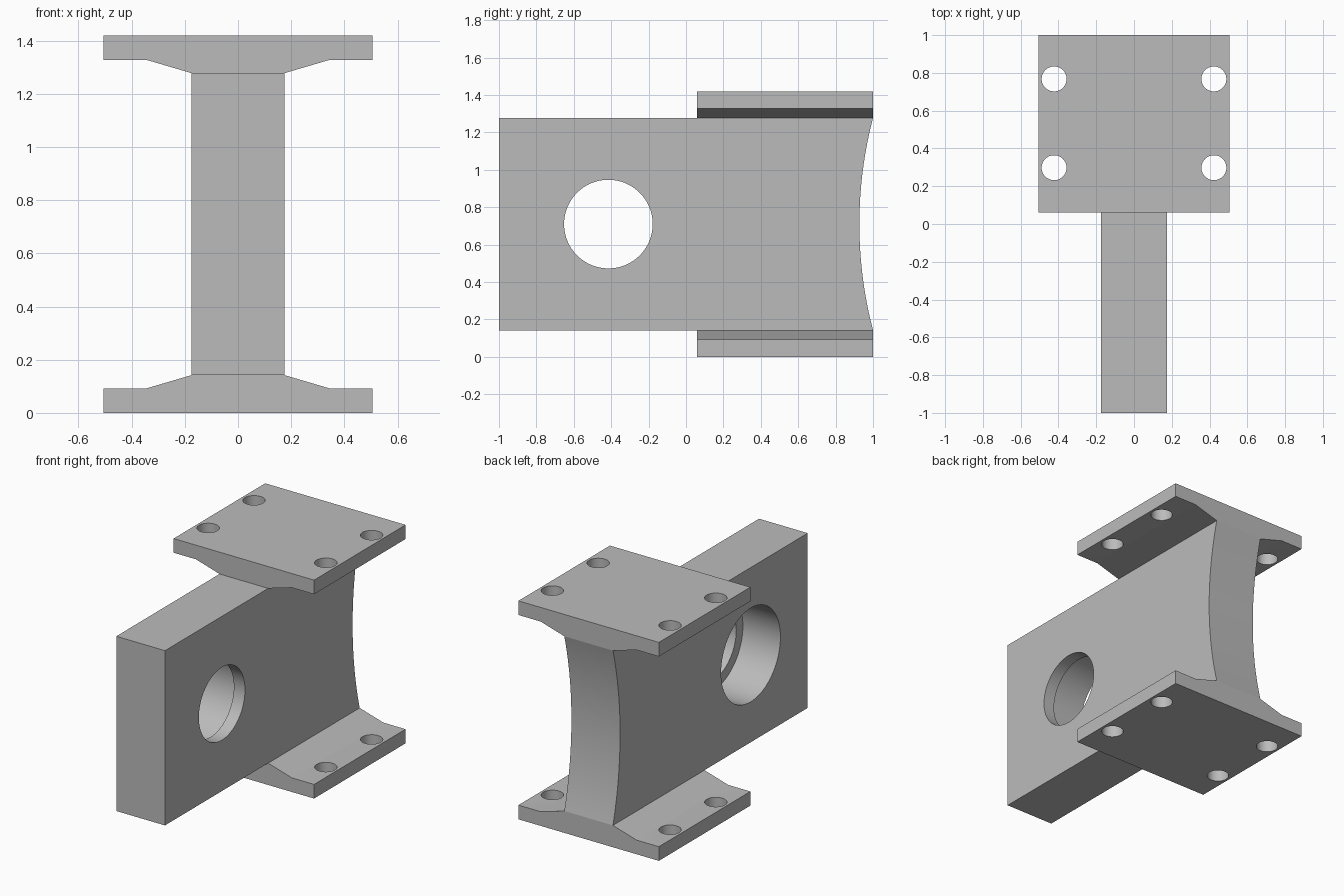
import bpy, bmesh, math
from mathutils import Matrix

cube = bpy.data.objects.get("Cube")
if cube:
    bpy.data.objects.remove(cube, do_unlink=True)

GREY = (0.5, 0.5, 0.5, 1)
metal = bpy.data.materials.new("grey metal")
metal.use_nodes = True
metal.diffuse_color = GREY
metal.node_tree.nodes["Principled BSDF"].inputs["Base Color"].default_value = GREY

HEIGHT = 1.42
MID = HEIGHT / 2
FLANGE = 0.142      # flange thickness at the web
HALF_WEB = 0.175


def add_object(name, bm):
    bmesh.ops.recalc_face_normals(bm, faces=bm.faces)
    mesh = bpy.data.meshes.new(name)
    bm.to_mesh(mesh)
    bm.free()
    mesh.materials.append(metal)
    obj = bpy.data.objects.new(name, mesh)
    bpy.context.collection.objects.link(obj)
    return obj


def extrude(name, points, offset):
    """Solid made by sweeping a closed outline along an offset."""
    bm = bmesh.new()
    face = bm.faces.new([bm.verts.new(p) for p in points])
    swept = bmesh.ops.extrude_face_region(bm, geom=[face])["geom"]
    bmesh.ops.translate(bm, vec=offset, verts=[v for v in swept if isinstance(v, bmesh.types.BMVert)])
    return add_object(name, bm)


def drill(obj, centre, radius, depth, axis="Z"):
    """Cut a round hole centred on a point."""
    bm = bmesh.new()
    turn = Matrix.Rotation(math.pi / 2, 4, "Y") if axis == "X" else Matrix()
    bmesh.ops.create_cone(bm, cap_ends=True, segments=64, radius1=radius, radius2=radius,
                          depth=depth, matrix=Matrix.Translation(centre) @ turn)
    cutter = add_object("hole_cutter", bm)
    cutter.hide_render = True
    mod = obj.modifiers.new("hole", "BOOLEAN")
    mod.operation, mod.solver, mod.object = "DIFFERENCE", "EXACT", cutter
    bpy.context.view_layer.objects.active = obj
    bpy.ops.object.modifier_apply(modifier=mod.name)
    bpy.data.objects.remove(cutter, do_unlink=True)


# Upright web with a shallow concave arc along its back edge
half, sag, steps = MID - FLANGE, 0.073, 32
arc_r = (half ** 2 + sag ** 2) / (2 * sag)
sweep = math.asin(half / arc_r)
outline = [(-HALF_WEB, -1, MID + half), (-HALF_WEB, -1, MID - half)]
for i in range(steps + 1):
    a = sweep * (2 * i / steps - 1)
    outline.append((-HALF_WEB, 1 - sag + arc_r * (1 - math.cos(a)), MID + arc_r * math.sin(a)))
web = extrude("web", outline, (2 * HALF_WEB, 0, 0))

# Through bore, with a wide counterbore leaving a thin lip on the +x side
LIP = 0.08
drill(web, (0, -0.415, MID), 0.237, 1, "X")
drill(web, (HALF_WEB - LIP - 0.5, -0.415, MID), 0.305, 1, "X")

# Tapered mounting flanges, mirrored top and bottom
side = [(0.505, 0), (0.505, 0.092), (0.345, 0.092), (HALF_WEB, FLANGE)]
profile = side + [(-x, z) for x, z in reversed(side)]
flanges = []
for name, base, direction in (("lower_flange", 0, 1), ("upper_flange", HEIGHT, -1)):
    flange = extrude(name, [(x, 0.06, base + direction * z) for x, z in profile], (0, 0.94, 0))
    for x in (-0.423, 0.423):
        for y in (0.298, 0.768):
            drill(flange, (x, y, base), 0.066, 0.5)
    flanges.append(flange)

# Smooth the curved walls, keep the edges crisp
bpy.ops.object.select_all(action="DESELECT")
for obj in [web] + flanges:
    obj.select_set(True)
bpy.context.view_layer.objects.active = web
bpy.ops.object.shade_smooth_by_angle(angle=math.radians(30))
